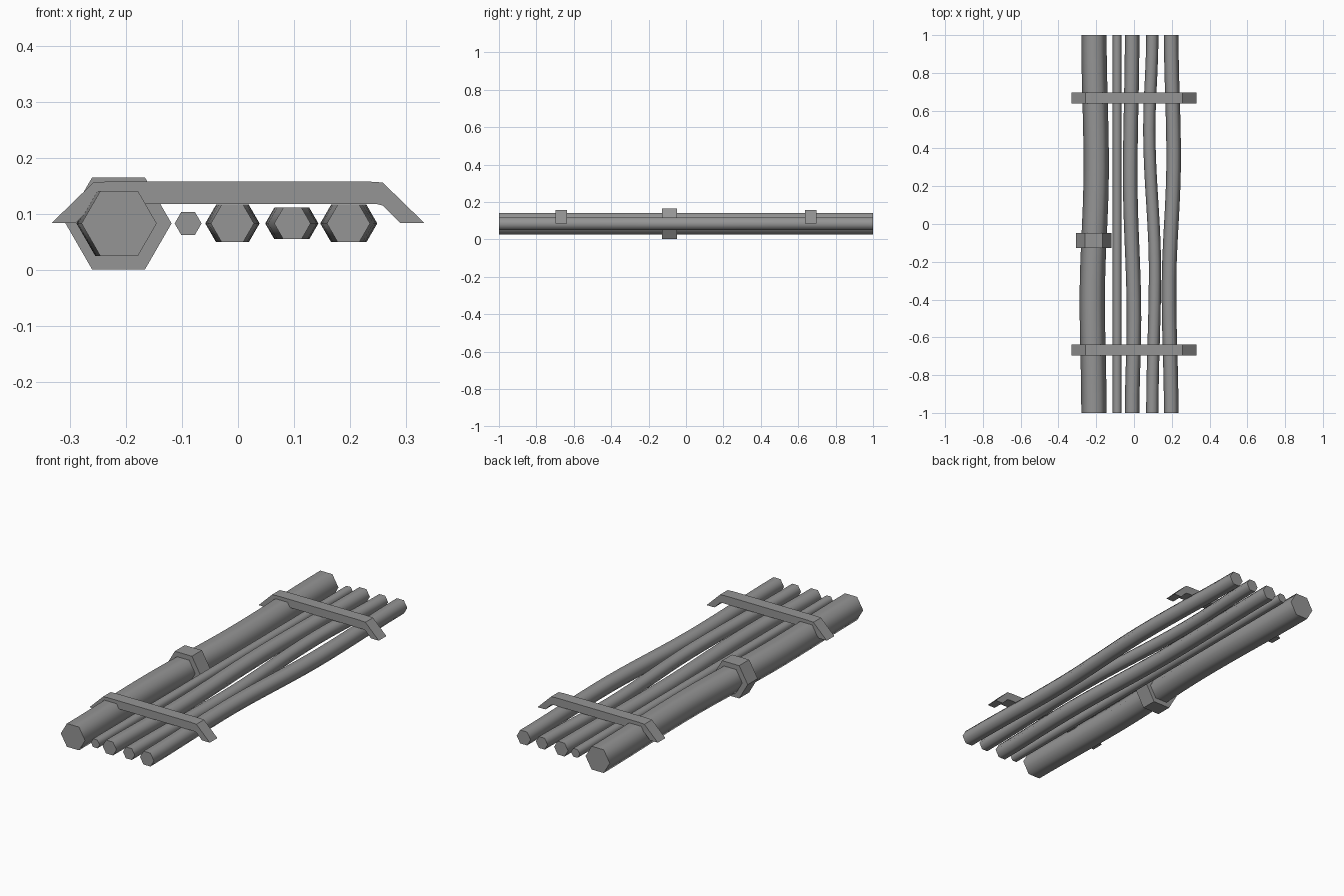
import bpy, bmesh, math

if "Cube" in bpy.data.objects:
    bpy.data.objects.remove(bpy.data.objects["Cube"])

GREY = (0.3, 0.3, 0.3, 1)
metal = bpy.data.materials.new("grey_metal")
metal.use_nodes = True
metal.diffuse_color = GREY
metal.node_tree.nodes["Principled BSDF"].inputs["Base Color"].default_value = GREY

AXIS_Z = 0.083


def finish(name, bm, smooth=False):
    bmesh.ops.recalc_face_normals(bm, faces=bm.faces)
    mesh = bpy.data.meshes.new(name)
    bm.to_mesh(mesh)
    bm.free()
    obj = bpy.data.objects.new(name, mesh)
    mesh.materials.append(metal)
    bpy.context.collection.objects.link(obj)
    if smooth:
        bpy.ops.object.select_all(action='DESELECT')
        obj.select_set(True)
        bpy.context.view_layer.objects.active = obj
        bpy.ops.object.shade_smooth_by_angle(angle=math.radians(70))
    return obj


def hex_ring(bm, x, y, radius):
    return [bm.verts.new((x + radius * math.cos(k * math.pi / 3), y,
                          AXIS_Z + radius * math.sin(k * math.pi / 3))) for k in range(6)]


def bridge(bm, a, b):
    n = len(a)
    for k in range(n):
        bm.faces.new((a[k], a[(k + 1) % n], b[(k + 1) % n], b[k]))


def bend(path, y):
    # eased sideways position along the pipe
    for (y0, x0), (y1, x1) in zip(path, path[1:]):
        if y <= y1:
            t = (y - y0) / (y1 - y0)
            return x0 + (x1 - x0) * (1 - math.cos(math.pi * t)) / 2
    return path[-1][1]


def pipe(name, radius, path, steps=20):
    bm = bmesh.new()
    ys = [-1 + 2 * i / steps for i in range(steps + 1)]
    rings = [hex_ring(bm, bend(path, y), y, radius) for y in ys]
    for a, b in zip(rings, rings[1:]):
        bridge(bm, a, b)
    bm.faces.new(rings[0])
    bm.faces.new(rings[-1])
    finish(name, bm, smooth=True)


# Pipes, from the thick one on the right to the left
pipe("main_pipe", 0.067, [(-1, -0.212), (-0.4, -0.221), (0.3, -0.2), (1, -0.212)])
pipe("thin_pipe", 0.024, [(-1, -0.089), (1, -0.089)], steps=1)
pipe("middle_pipe", 0.0385, [(-1, -0.01), (-0.5, 0.0), (0.25, -0.02), (1, -0.01)])
pipe("small_pipe", 0.0325, [(-1, 0.097), (-0.25, 0.111), (0.5, 0.081), (1, 0.097)])
pipe("left_pipe", 0.0385, [(-1, 0.197), (-0.35, 0.185), (0.35, 0.21), (1, 0.197)])

# Hexagonal collar round the main pipe
bm = bmesh.new()
front, back = (hex_ring(bm, -0.213, y, 0.0945) for y in (-0.127, -0.048))
bridge(bm, front, back)
bm.faces.new(front)
bm.faces.new(back)
finish("pipe_collar", bm)

# Straps over all pipes: one half profile, mirrored, extruded along y
outer = [(0.228, 0.158), (0.258, 0.156), (0.332, 0.084)]
inner = [(0.289, 0.084), (0.258, 0.115), (0.245, 0.118)]
half = outer + inner
profile = half + [(-x, z) for x, z in reversed(half)]
for name, y in (("front_strap", -0.667), ("back_strap", 0.667)):
    bm = bmesh.new()
    sides = [[bm.verts.new((x, y + d, z)) for x, z in profile] for d in (-0.03, 0.03)]
    bridge(bm, *sides)
    for side in sides:
        bm.faces.new(side)
    finish(name, bm)
